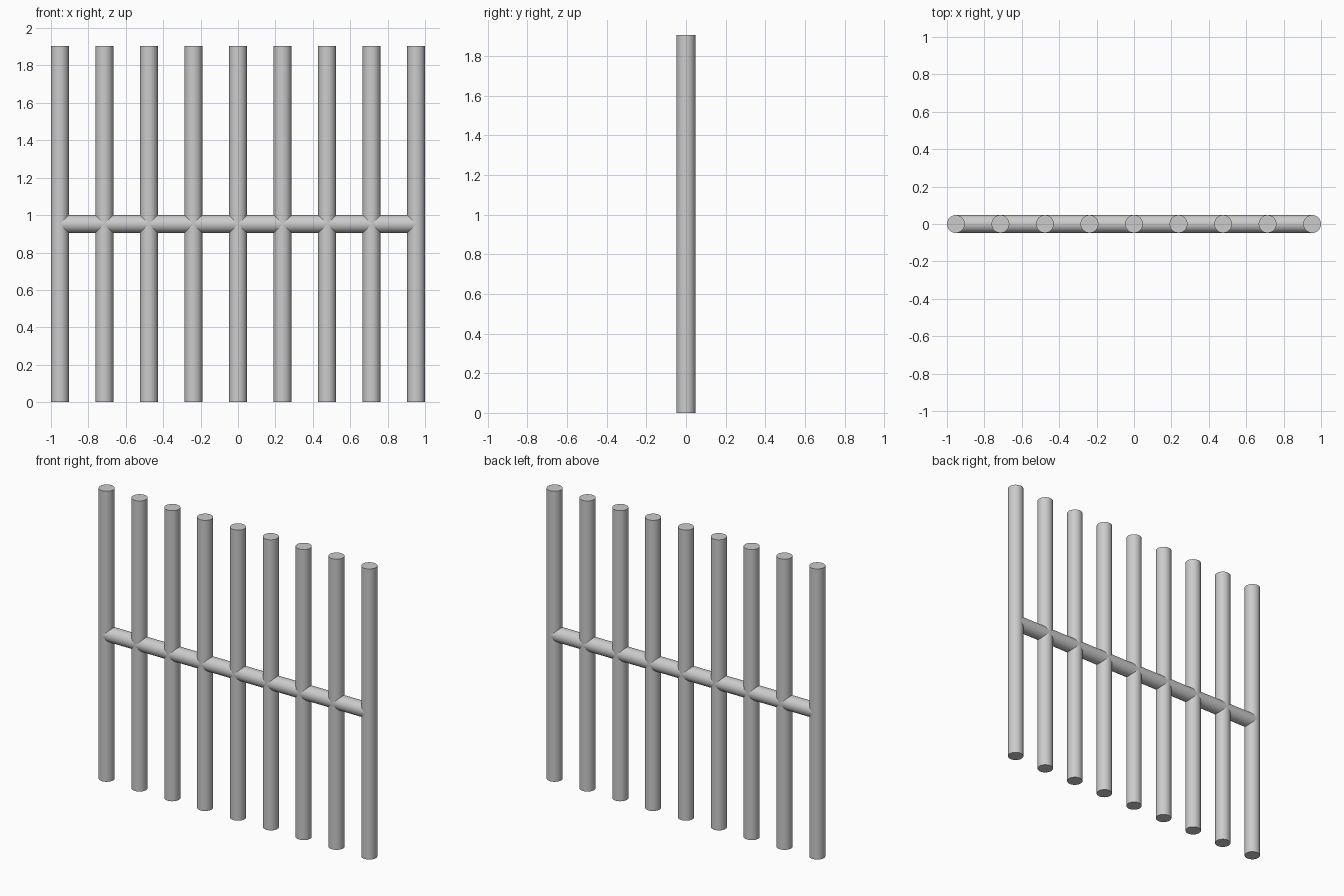
import bpy
import math

if "Cube" in bpy.data.objects:
    bpy.data.objects.remove(bpy.data.objects["Cube"])

U = 1 / 21            # rod radius; every size is a multiple of it
HEIGHT = 40 * U
SPACING = 5 * U


def rod(name, location, rotation=(0, 0, 0)):
    bpy.ops.mesh.primitive_cylinder_add(vertices=64, radius=U, depth=HEIGHT,
                                        location=location, rotation=rotation)
    obj = bpy.context.object
    obj.name = name
    bpy.ops.object.transform_apply(location=False, rotation=True, scale=False)
    bpy.ops.object.shade_smooth_by_angle(angle=math.radians(30))
    return obj


# Nine upright bars
for i in range(-4, 5):
    rod(f"upright_bar_{i + 5}", (i * SPACING, 0, HEIGHT / 2))

# Cross rail at mid height, ending on the axes of the outer bars
rod("cross_rail", (0, 0, HEIGHT / 2), (0, math.pi / 2, 0))
